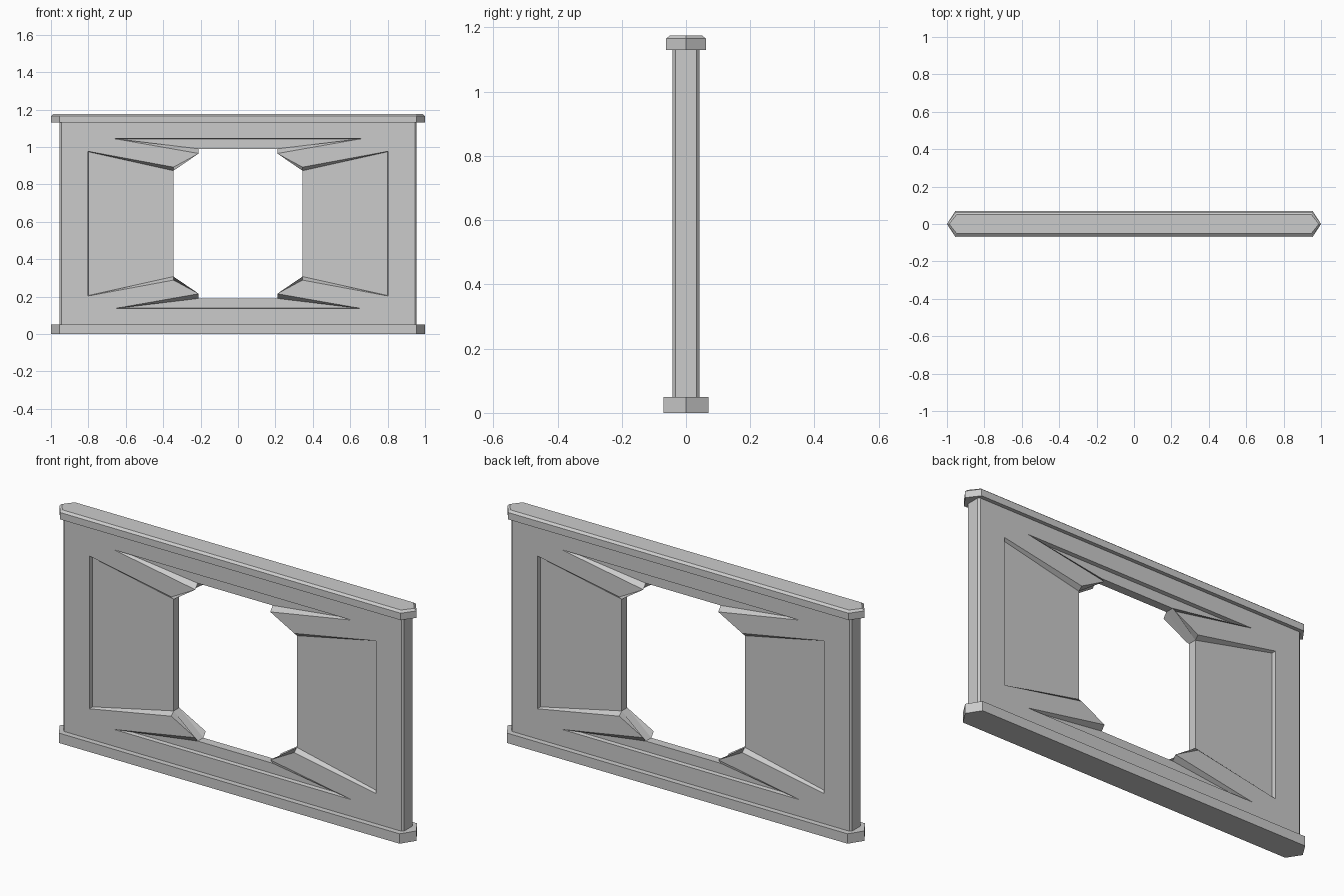
import bpy
import bmesh

cube = bpy.data.objects.get("Cube")
if cube:
    bpy.data.objects.remove(cube, do_unlink=True)

grey = bpy.data.materials.new("light_grey")
grey.use_nodes = True
colour = (0.6, 0.6, 0.6, 1)
grey.diffuse_color = colour
grey.node_tree.nodes["Principled BSDF"].inputs["Base Color"].default_value = colour


def add_object(name, bm):
    bmesh.ops.recalc_face_normals(bm, faces=bm.faces)
    mesh = bpy.data.meshes.new(name)
    bm.to_mesh(mesh)
    bm.free()
    mesh.materials.append(grey)
    obj = bpy.data.objects.new(name, mesh)
    bpy.context.scene.collection.objects.link(obj)
    return obj


def rail(name, half_depth, levels):
    """Long bar with pointed ends, lofted through (height, inset) levels."""
    bm = bmesh.new()
    rings = []
    for z, inset in levels:
        d, shoulder, tip = half_depth - inset, 0.955 - inset / 2, 1 - inset
        outline = [(-tip, 0), (-shoulder, -d), (shoulder, -d),
                   (tip, 0), (shoulder, d), (-shoulder, d)]
        rings.append([bm.verts.new((x, y, z)) for x, y in outline])
    for low, high in zip(rings, rings[1:]):
        for i in range(6):
            j = (i + 1) % 6
            bm.faces.new((low[i], low[j], high[j], high[i]))
    bm.faces.new(rings[0])
    bm.faces.new(rings[-1])
    return add_object(name, bm)


rail("bottom_rail", 0.07, [(0, 0), (0.05, 0)])
rail("top_rail", 0.062, [(1.13, 0), (1.165, 0), (1.175, 0.012)])

# Panel: one eighth, as (x, z above the middle) on layers of depth, then mirrored
FRONT, FLOOR, CHAMFER, MIDDLE = -0.042, -0.022, -0.033, 0
points = {
    # outer frame
    "top_mid": (0, 0.545, FRONT), "top_out": (0.945, 0.545, FRONT),
    "side_mid": (0.945, 0, FRONT),
    "edge_top": (0.955, 0.545, CHAMFER), "edge_mid": (0.955, 0, CHAMFER),
    "core_top": (0.955, 0.545, MIDDLE), "core_mid": (0.955, 0, MIDDLE),
    # side recess rim and floor
    "s0": (0.803, 0, FRONT), "s1": (0.803, 0.387, FRONT), "s2": (0.345, 0.302, FRONT),
    "f0": (0.8, 0, FLOOR), "f1": (0.8, 0.384, FLOOR),
    "f2": (0.345, 0.283, FLOOR), "f3": (0.345, 0, FLOOR),
    # upper recess rim and floor
    "t0": (0, 0.455, FRONT), "t1": (0.665, 0.455, FRONT), "t2": (0.21, 0.375, FRONT),
    "g0": (0, 0.452, FLOOR), "g1": (0.65, 0.452, FLOOR),
    "g2": (0.21, 0.4, FLOOR), "g3": (0, 0.4, FLOOR),
    # opening at mid thickness
    "h2": (0.345, 0.283, MIDDLE), "h3": (0.345, 0, MIDDLE),
    "k2": (0.21, 0.4, MIDDLE), "k3": (0, 0.4, MIDDLE),
}
faces = [
    "top_mid top_out s1 t1 t0", "top_out side_mid s0 s1", "t1 s1 s2 t2",  # frame and strut
    "top_out edge_top edge_mid side_mid", "edge_top core_top core_mid edge_mid",
    "s0 s1 f1 f0", "s1 s2 f2 f1", "f0 f1 f2 f3",         # side recess
    "t0 t1 g1 g0", "t1 t2 g2 g1", "g0 g1 g2 g3",         # upper recess
    "t2 s2 f2 g2", "g2 f2 h2 k2",                        # strut end
    "f2 f3 h3 h2", "g3 g2 k2 k3",                        # opening reveal
    "top_mid top_out edge_top core_top",
]
bm = bmesh.new()
verts = {n: bm.verts.new((x, y, z)) for n, (x, z, y) in points.items()}
for names in faces:
    bm.faces.new([verts[n] for n in names.split()])
panel = add_object("wall_panel", bm)
panel.location.z = 0.59
mirror = panel.modifiers.new("mirror", "MIRROR")
mirror.use_axis = (True, True, True)
mirror.merge_threshold = 0.0005
